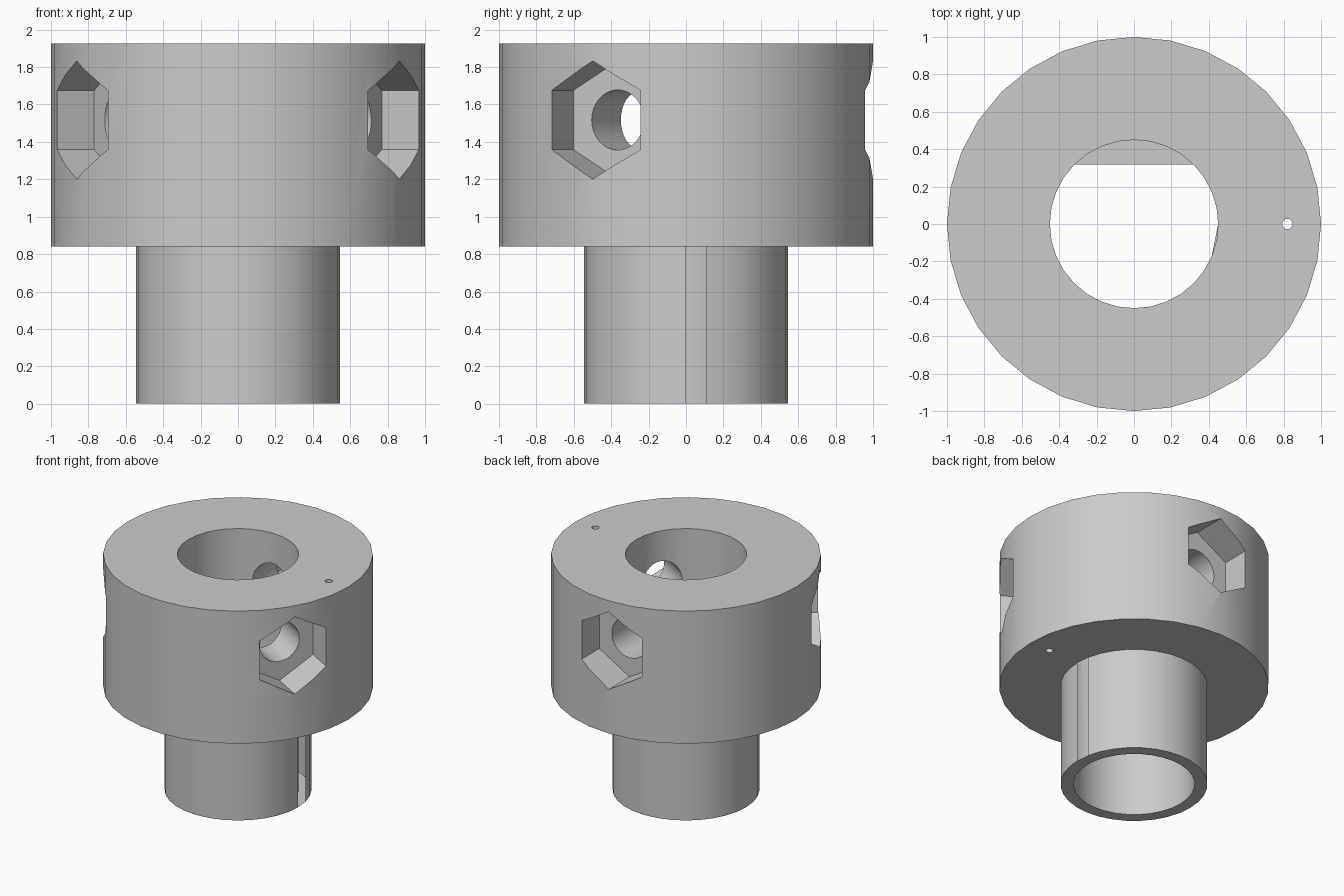
import bpy, bmesh
from math import sin, cos, pi, radians, atan2
from mathutils import Matrix, Vector

SEGMENTS = 32
HEIGHT, STEP = 1.925, 0.84
RIM, NECK, BORE = 1.0, 0.545, 0.45
POCKET_Z = 1.517

cube = bpy.data.objects.get("Cube")
if cube:
    bpy.data.objects.remove(cube, do_unlink=True)

grey = bpy.data.materials.new("plain_grey")
grey.use_nodes = True
COLOUR = (0.6, 0.6, 0.6, 1)
grey.diffuse_color = COLOUR
grey.node_tree.nodes["Principled BSDF"].inputs["Base Color"].default_value = COLOUR


def finish(name, bm):
    """Turn a bmesh into a linked grey object."""
    mesh = bpy.data.meshes.new(name)
    bm.to_mesh(mesh)
    bm.free()
    mesh.materials.append(grey)
    obj = bpy.data.objects.new(name, mesh)
    bpy.context.collection.objects.link(obj)
    return obj


def ring_surface(name, profile):
    """Revolve a closed (radius, height) profile around z."""
    bm = bmesh.new()
    rings = []
    for i in range(SEGMENTS):
        a = 2 * pi * i / SEGMENTS
        rings.append([bm.verts.new((r * cos(a), r * sin(a), z)) for r, z in profile])
    for i, ring in enumerate(rings):
        after = rings[(i + 1) % SEGMENTS]
        for j in range(len(profile)):
            k = (j + 1) % len(profile)
            bm.faces.new((ring[j], after[j], after[k], ring[k]))
    bmesh.ops.recalc_face_normals(bm, faces=bm.faces)
    return finish(name, bm)


def prism(name, radius, sides, start, end, matrix):
    """Prism along local x with a corner pointing up."""
    bm = bmesh.new()
    ends = []
    for x in (start, end):
        ends.append([bm.verts.new((x, radius * sin(2 * pi * i / sides),
                                   radius * cos(2 * pi * i / sides))) for i in range(sides)])
        bm.faces.new(ends[-1])
    for i in range(sides):
        k = (i + 1) % sides
        bm.faces.new((ends[0][i], ends[0][k], ends[1][k], ends[1][i]))
    bmesh.ops.transform(bm, matrix=matrix, verts=bm.verts)
    bmesh.ops.recalc_face_normals(bm, faces=bm.faces)
    obj = finish(name, bm)
    obj.hide_render = True
    return obj


# Stepped collar: wide head on a hollow neck
collar = ring_surface("stepped_collar", [
    (BORE, 0), (NECK, 0), (NECK, STEP), (RIM, STEP), (RIM, HEIGHT), (BORE, HEIGHT)])

# Cutters: three nut pockets with bolt holes, and a pin hole
cutters = []
for angle in (-30, 90, 210):
    place = Matrix.Translation((0, 0, POCKET_Z)) @ Matrix.Rotation(radians(angle), 4, "Z")
    cutters.append(prism("nut_pocket_cutter", 0.316, 6, 0.73, 1.2, place))
    cutters.append(prism("bolt_hole_cutter", 0.161, SEGMENTS, 0.2, 0.9, place))
upright = Matrix.Translation((0.82, 0, 0)) @ Matrix.Rotation(-pi / 2, 4, "Y")
cutters.append(prism("pin_hole_cutter", 0.028, 16, 0.5, 2.2, upright))

bpy.context.view_layer.objects.active = collar
for cutter in cutters:
    mod = collar.modifiers.new("cut", "BOOLEAN")
    mod.operation, mod.solver, mod.object = "DIFFERENCE", "EXACT", cutter
    bpy.ops.object.modifier_apply(modifier=mod.name)
for cutter in cutters:
    bpy.data.objects.remove(cutter, do_unlink=True)

# Open slit: one narrow panel left out of the neck wall
bm = bmesh.new()
bm.from_mesh(collar.data)
slit = []
for f in bm.faces:
    c = f.calc_center_median()
    if (abs(f.normal.z) < 0.1 and c.z < STEP and Vector((c.x, c.y)).length > 0.5
            and 0 < atan2(c.y, c.x) < 2 * pi / SEGMENTS):
        slit.append(f)
bmesh.ops.delete(bm, geom=slit, context="FACES_ONLY")
bm.to_mesh(collar.data)
bm.free()


# Flat ledges inside the bore at the step
def ledge(name, first, last):
    bm = bmesh.new()
    angles = [2 * pi * i / SEGMENTS for i in range(first, last + 1)]
    bm.faces.new([bm.verts.new((BORE * cos(a), BORE * sin(a), STEP)) for a in angles])
    return finish(name, bm)


ledge("back_bore_ledge", 4, 12)
ledge("side_bore_ledge", -2, 0)

# Smooth round walls, crisp edges
bpy.ops.object.select_all(action="DESELECT")
collar.select_set(True)
bpy.context.view_layer.objects.active = collar
bpy.ops.object.shade_smooth_by_angle(angle=radians(30))
